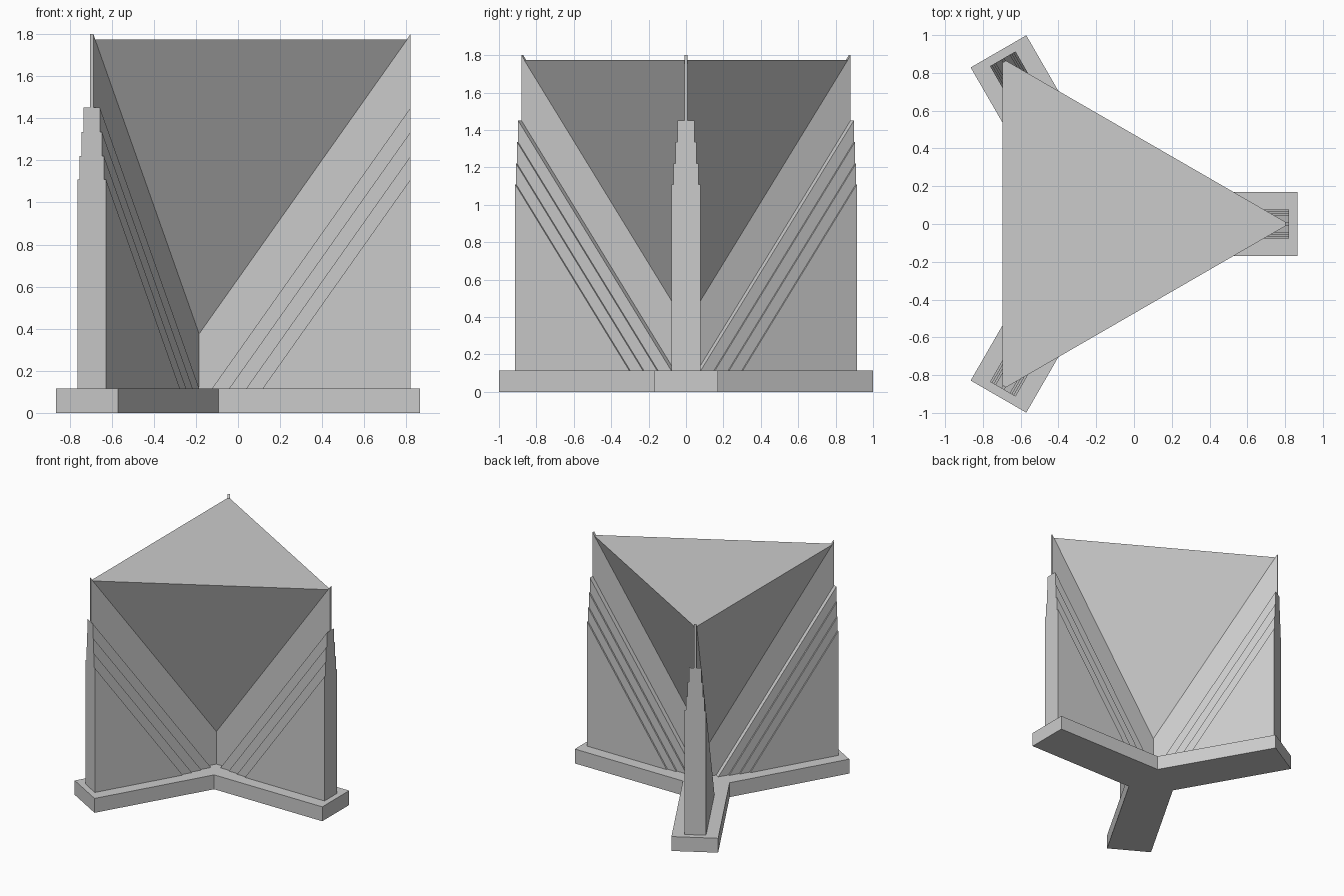
import bpy, bmesh
from math import radians, sin, cos, pi
from mathutils import Matrix, Vector

cube = bpy.data.objects.get("Cube")
if cube:
    bpy.data.objects.remove(cube)

stone = bpy.data.materials.new("light_grey_stone")
stone.diffuse_color = (0.6, 0.6, 0.6, 1)
stone.use_nodes = True
stone.node_tree.nodes["Principled BSDF"].inputs["Base Color"].default_value = (0.6, 0.6, 0.6, 1)

CENTRE = Matrix.Translation((-0.19, 0, 0))   # hub where the three arms meet
REACH = 1.01                                 # hub to the outer end of an arm
BASE_TOP = 0.115
SLOPE = 1.414


def add_object(name, bm, angle=0):
    bmesh.ops.recalc_face_normals(bm, faces=bm.faces)
    mesh = bpy.data.meshes.new(name)
    bm.to_mesh(mesh)
    bm.free()
    mesh.materials.append(stone)
    obj = bpy.data.objects.new(name, mesh)
    obj.matrix_world = CENTRE @ Matrix.Rotation(angle, 4, "Z")
    bpy.context.collection.objects.link(obj)
    return obj


def prism(name, outline, extrude, angle=0):
    """Extrude a closed outline along a vector."""
    bm = bmesh.new()
    face = bm.faces.new([bm.verts.new(p) for p in outline])
    result = bmesh.ops.extrude_face_region(bm, geom=[face], use_keep_orig=True)
    moved = [v for v in result["geom"] if isinstance(v, bmesh.types.BMVert)]
    bmesh.ops.translate(bm, verts=moved, vec=extrude)
    return add_object(name, bm, angle)


def wall(name, profile, half, angle):
    """Upright slab from a radial (distance, height) profile."""
    return prism(name, [(r, -half, z) for r, z in profile], (0, 2 * half, 0), angle)


def foot(height):
    """Distance at which a sloping edge starting at this height meets the base."""
    return REACH - (height - BASE_TOP) / SLOPE


# Three-armed base plinth
half, length = 0.17, 1.055
outline = []
for i in range(3):
    turn = Matrix.Rotation(i * 2 * pi / 3, 4, "Z")
    notch = half / sin(pi / 3)
    for p in ((length, -half), (length, half), (notch * cos(pi / 3), half)):
        outline.append(turn @ Vector((*p, 0)))
prism("base_plinth", outline, (0, 0, BASE_TOP))

# Arms: a thin fin above stepped buttresses that widen downwards
steps = [(1.45, 0.045), (1.335, 0.056), (1.22, 0.067), (1.11, 0.078)]
for side, degrees in (("left", 0), ("back", 120), ("front", 240)):
    a = radians(degrees)
    top = steps[0][0]
    wall(side + "_fin", [(0, BASE_TOP), (foot(top), BASE_TOP), (REACH, top),
                         (REACH, 1.8), (0, 1.8 - SLOPE * REACH)], 0.009, a)
    for i, (z, w) in enumerate(steps):
        below = steps[i + 1][0] if i + 1 < len(steps) else BASE_TOP
        profile = [(foot(z), BASE_TOP), (REACH, z), (REACH, below)]
        if below > BASE_TOP:
            profile.append((foot(below), BASE_TOP))
        wall(f"{side}_buttress_step_{i + 1}", profile, w, a)

# Inverted pyramid held between the fins
bm = bmesh.new()
rim = [bm.verts.new((REACH * cos(i * 2 * pi / 3), REACH * sin(i * 2 * pi / 3), 1.775))
       for i in range(3)]
apex = bm.verts.new((0, 0, 0.346))
bm.faces.new(rim)
for i in range(3):
    bm.faces.new((rim[i], apex, rim[(i + 1) % 3]))
add_object("inverted_pyramid", bm)
